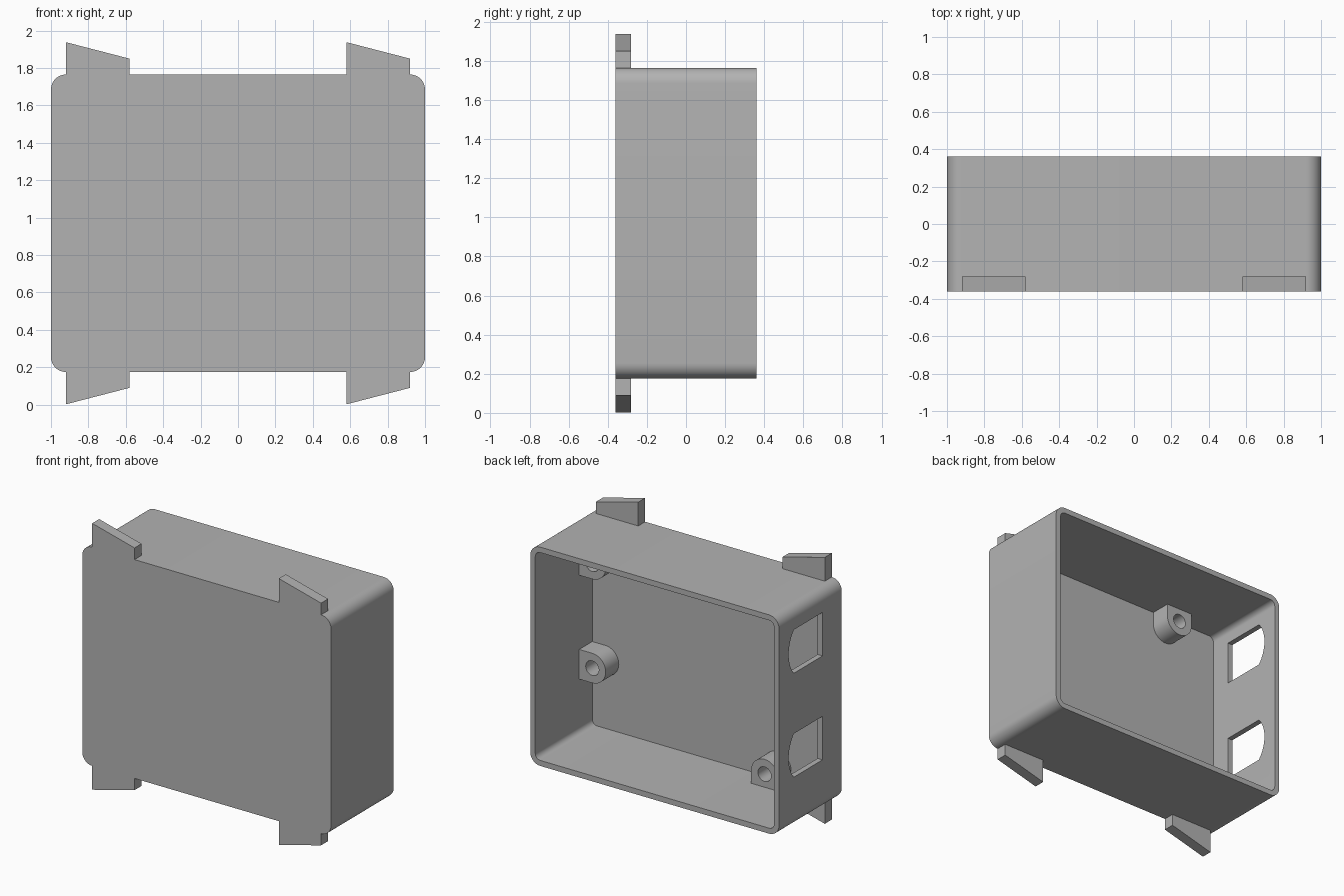
import bpy, bmesh
from math import sin, cos, asin, radians, pi
from mathutils import Vector

if "Cube" in bpy.data.objects:
    bpy.data.objects.remove(bpy.data.objects["Cube"], do_unlink=True)

grey = bpy.data.materials.new("plain grey")
grey.use_nodes = True
grey.diffuse_color = (0.45, 0.45, 0.45, 1)
grey.node_tree.nodes["Principled BSDF"].inputs["Base Color"].default_value = (0.45, 0.45, 0.45, 1)

MID = 0.97            # height of the box centre
HALF_H = 0.795        # half height of the box body
HALF_D = 0.36         # half depth
WALL, FLOOR = 0.04, 0.065
FLOOR_Y = -HALF_D + FLOOR


def arc(cx, cy, r, start, end, steps=10):
    """Points along an arc, angles in radians."""
    angles = [start + (end - start) * i / steps for i in range(steps + 1)]
    return [(cx + r * cos(a), cy + r * sin(a)) for a in angles]


def rounded_rect(half_w, half_h, r):
    """Rounded rectangle in x and z around the box centre."""
    pts = []
    for i, (sx, sz) in enumerate([(1, 1), (-1, 1), (-1, -1), (1, -1)]):
        a = i * pi / 2
        pts += arc(sx * (half_w - r), MID + sz * (half_h - r), r, a, a + pi / 2)
    return pts


def prism(name, profile, lo, hi, axis="y"):
    """Extrude an (x, z) profile along y, or a (y, z) profile along x."""
    def place(p, t):
        return Vector((p[0], t, p[1])) if axis == "y" else Vector((t, p[0], p[1]))
    bm = bmesh.new()
    face = bm.faces.new([bm.verts.new(place(p, lo)) for p in profile])
    out = bmesh.ops.extrude_face_region(bm, geom=[face])
    shift = place((0, 0), hi - lo)
    bmesh.ops.translate(bm, vec=shift, verts=[v for v in out["geom"] if isinstance(v, bmesh.types.BMVert)])
    bmesh.ops.recalc_face_normals(bm, faces=bm.faces)
    mesh = bpy.data.meshes.new(name)
    bm.to_mesh(mesh)
    bm.free()
    mesh.materials.append(grey)
    obj = bpy.data.objects.new(name, mesh)
    bpy.context.collection.objects.link(obj)
    return obj


def cut(obj, cutter):
    """Subtract a cutter, keep the result and drop the cutter."""
    mod = obj.modifiers.new("cut", "BOOLEAN")
    mod.operation, mod.solver, mod.object = "DIFFERENCE", "EXACT", cutter
    bpy.context.view_layer.update()
    graph = bpy.context.evaluated_depsgraph_get()
    mesh = bpy.data.meshes.new_from_object(obj.evaluated_get(graph))
    obj.modifiers.clear()
    obj.data = mesh
    bpy.data.objects.remove(cutter, do_unlink=True)


def finish(obj):
    """Smooth curved sides, keep corners sharp."""
    obj.data.polygons.foreach_set("use_smooth", [True] * len(obj.data.polygons))
    obj.data.set_sharp_from_angle(angle=radians(30))


# Open box with its closed side at the front
box = prism("box_shell", rounded_rect(1, HALF_H, 0.08), -HALF_D, HALF_D)
cut(box, prism("cavity_cutter", rounded_rect(1 - WALL, HALF_H - WALL, 0.04), FLOOR_Y, HALF_D + 0.1))

# Two windows in the right wall, each with one bowed edge
HALF_WIN, BOW = 0.158, 0.06
radius = (HALF_WIN ** 2 + BOW ** 2) / (2 * BOW)
spread = asin(HALF_WIN / radius)
for z in (0.70, 1.455):
    outline = [(-0.14, z + HALF_WIN), (-0.14, z - HALF_WIN)]
    outline += arc(0.25 - radius, z, radius, -spread, spread, 16)
    cut(box, prism("window_cutter", outline, -1.1, -0.9, "x"))
finish(box)

# Screw bosses: rounded away from the wall they grow from
BOSS_R, HOLE_R, BOSS_TOP = 0.108, 0.053, FLOOR_Y + 0.15
bosses = {
    "upper_left_boss": (0.855, 1.465, pi),
    "lower_left_boss": (0.855, 0.71, pi),
    "top_boss": (-0.53, 1.63, -pi / 2),
    "bottom_boss": (-0.53, 0.31, pi / 2),
}
for name, (x, z, turn) in bosses.items():
    back = Vector((-cos(turn), -sin(turn))) * (BOSS_R + 0.015)
    profile = arc(x, z, BOSS_R, turn - pi / 2, turn + pi / 2, 20)
    profile += [tuple(Vector(profile[-1]) + back), tuple(Vector(profile[0]) + back)]
    boss = prism(name, profile, FLOOR_Y - 0.01, BOSS_TOP)
    cut(boss, prism("hole_cutter", arc(x, z, HOLE_R, 0, 2 * pi * 23 / 24, 23), FLOOR_Y, BOSS_TOP + 0.1))
    finish(boss)

# Sloped tabs above and below the box, flush with the front
TAB_IN, TAB_OUT = 0.58, 0.92
for side, x0, x1 in (("right", -TAB_OUT, -TAB_IN), ("left", TAB_IN, TAB_OUT)):
    for level, s in (("top", 1), ("bottom", -1)):
        base = MID + s * (HALF_H - 0.03)
        tab = [(x0, base), (x0, MID + s * 0.968), (x1, MID + s * 0.88), (x1, base)]
        prism(f"{level}_{side}_tab", tab, -HALF_D, -0.28)
